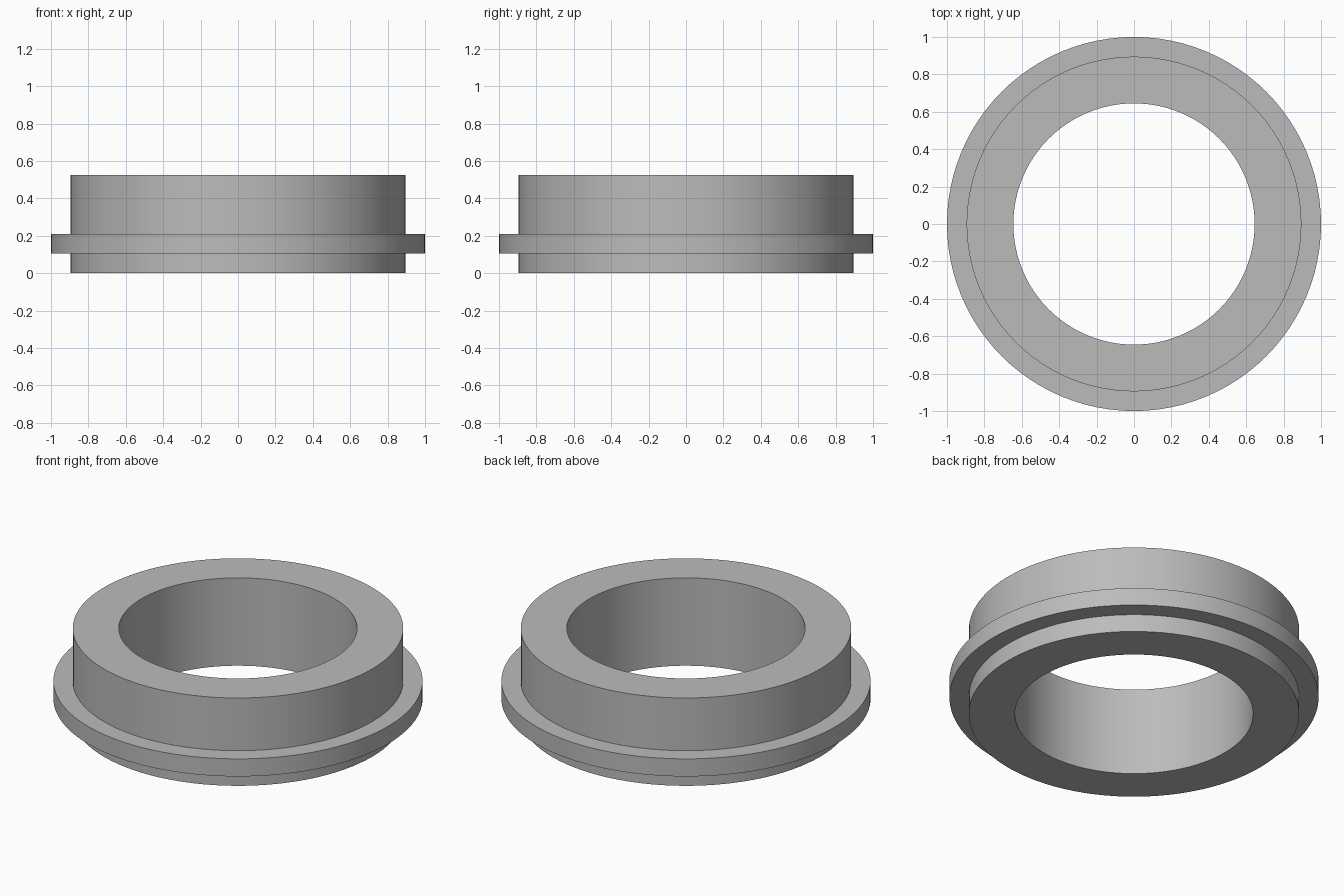
import bpy
import bmesh
from math import cos, sin, tau

cube = bpy.data.objects.get("Cube")
if cube:
    bpy.data.objects.remove(cube, do_unlink=True)

SEGMENTS = 96
BORE, BODY, FLANGE = 0.645, 0.895, 1.0
FLANGE_BOTTOM, FLANGE_TOP, HEIGHT = 0.105, 0.21, 0.525

# Plain grey
grey = bpy.data.materials.new("plain grey")
grey.use_nodes = True
colour = (0.5, 0.5, 0.5, 1)
grey.diffuse_color = colour
grey.node_tree.nodes["Principled BSDF"].inputs["Base Color"].default_value = colour

# Closed cross-section of the ring as (radius, height)
profile = [
    (BORE, 0), (BODY, 0),
    (BODY, FLANGE_BOTTOM), (FLANGE, FLANGE_BOTTOM),
    (FLANGE, FLANGE_TOP), (BODY, FLANGE_TOP),
    (BODY, HEIGHT), (BORE, HEIGHT),
]


def lathe(name, section, material):
    """Revolve a closed section around z."""
    bm = bmesh.new()
    rings = []
    for i in range(SEGMENTS):
        a = tau * i / SEGMENTS
        rings.append([bm.verts.new((r * cos(a), r * sin(a), z)) for r, z in section])
    for i, ring in enumerate(rings):
        after = rings[(i + 1) % SEGMENTS]
        for j in range(len(section)):
            k = (j + 1) % len(section)
            bm.faces.new((ring[j], after[j], after[k], ring[k]))
    bmesh.ops.recalc_face_normals(bm, faces=bm.faces)
    mesh = bpy.data.meshes.new(name)
    bm.to_mesh(mesh)
    bm.free()
    mesh.materials.append(material)
    obj = bpy.data.objects.new(name, mesh)
    bpy.context.collection.objects.link(obj)
    return obj


# Flanged bushing
bushing = lathe("flanged_ring", profile, grey)
bpy.ops.object.select_all(action="DESELECT")
bushing.select_set(True)
bpy.context.view_layer.objects.active = bushing
bpy.ops.object.shade_smooth_by_angle()
